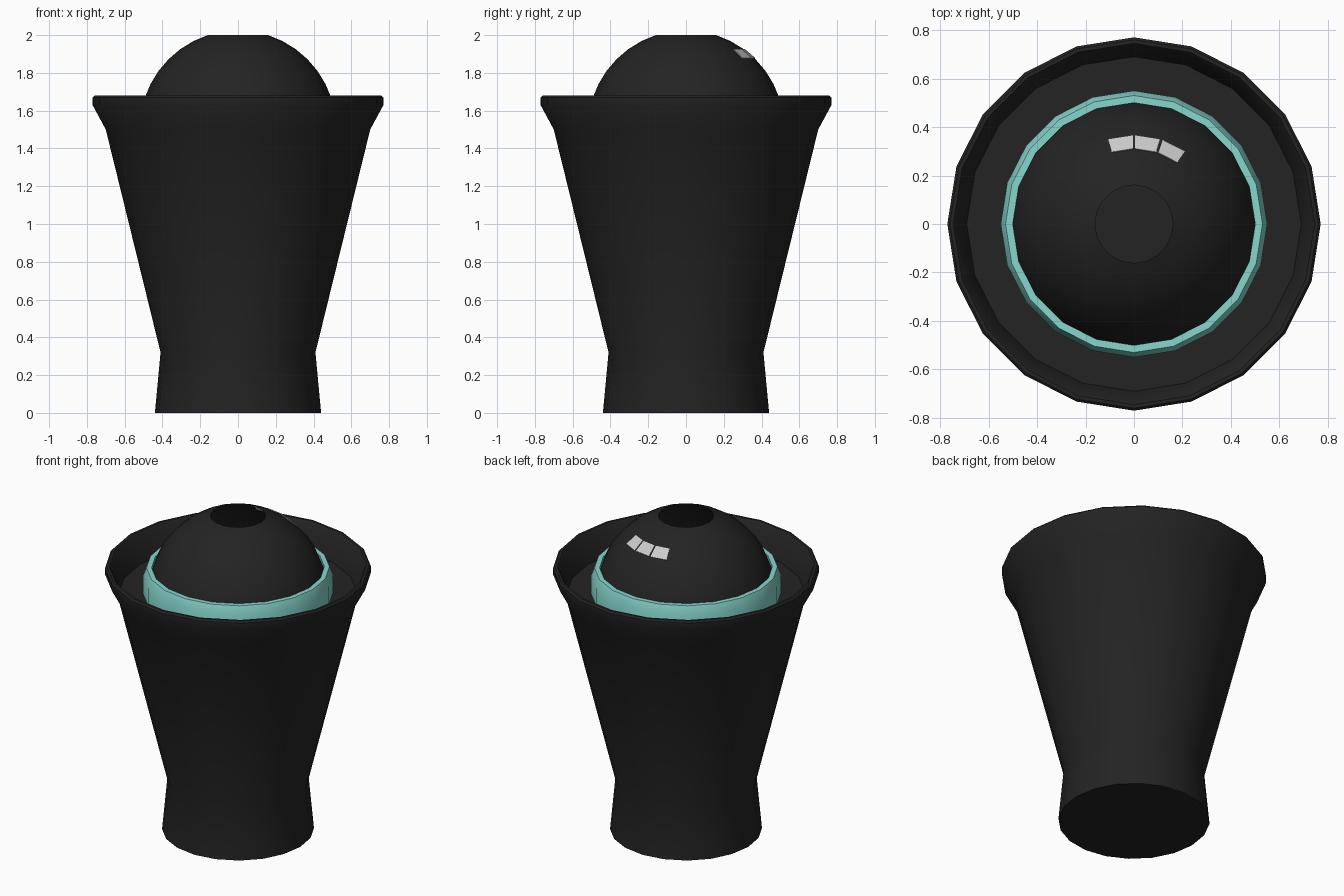
import bpy, bmesh
from math import sin, cos, pi, radians

if "Cube" in bpy.data.objects:
    bpy.data.objects.remove(bpy.data.objects["Cube"])

SIDES = 20


def material(name, color):
    m = bpy.data.materials.new(name)
    m.diffuse_color = (*color, 1)
    m.use_nodes = True
    m.node_tree.nodes["Principled BSDF"].inputs["Base Color"].default_value = m.diffuse_color
    return m


black = material("black", (0.017, 0.017, 0.017))
teal = material("teal", (0.24, 0.67, 0.61))


def finish(name, bm, mat=None, angle=30):
    mesh = bpy.data.meshes.new(name)
    bm.to_mesh(mesh)
    bm.free()
    ob = bpy.data.objects.new(name, mesh)
    bpy.context.collection.objects.link(ob)
    if mat:
        mesh.materials.append(mat)
    bpy.ops.object.select_all(action='DESELECT')
    ob.select_set(True)
    bpy.context.view_layer.objects.active = ob
    bpy.ops.object.shade_smooth_by_angle(angle=radians(angle))
    return ob


def lathe(profile, cap_start=False, cap_end=False):
    """Revolve (radius, z) points, listed from outside-bottom upward, about z."""
    bm = bmesh.new()
    rings = [[bm.verts.new((r * cos(2 * pi * i / SIDES), r * sin(2 * pi * i / SIDES), z))
              for i in range(SIDES)] for r, z in profile]
    for a, b in zip(rings, rings[1:]):
        for i in range(SIDES):
            j = (i + 1) % SIDES
            bm.faces.new((a[i], a[j], b[j], b[i]))
    if cap_start:
        bm.faces.new(rings[0][::-1])
    if cap_end:
        bm.faces.new(rings[-1])
    return bm


# tapered pot with flared foot, rolled rim and recessed floor
FLOOR = 1.505
finish("body", lathe([(0.44, 0), (0.41, 0.32), (0.70, 1.50), (0.77, 1.63), (0.77, 1.67),
                      (0.76, 1.68), (0.745, 1.68), (0.735, 1.67), (0.69, FLOOR)],
                     True, True), black)

# coloured collar around the dome
finish("collar", lathe([(0.55, FLOOR), (0.55, 1.62), (0.53, 1.67), (0.50, 1.67),
                        (0.50, 1.62)]), teal)

# open-topped dome, rows every 9 degrees
R = 0.52


def dome_point(elevation, radius=R):
    e = radians(elevation)
    return radius * cos(e), FLOOR + radius * sin(e)


finish("dome", lathe([dome_point(9 * k) for k in range(9)]), black)

# three small light panels on the back of the dome
bm = bmesh.new()
for k in range(3):
    start = 54 + 18 * k
    corners = []
    for radius in (R - 0.002, R + 0.004):
        for az, el in ((start + 0.8, 45.5), (start + 17.2, 45.5),
                       (start + 17.2, 53.6), (start + 0.8, 53.6)):
            r, z = dome_point(el, radius)
            a = radians(az)
            corners.append(bm.verts.new((r * cos(a), r * sin(a), z)))
    low, high = corners[:4], corners[4:]
    bm.faces.new(low[::-1])
    bm.faces.new(high)
    for i in range(4):
        j = (i + 1) % 4
        bm.faces.new((low[i], low[j], high[j], high[i]))
finish("light_panels", bm)
